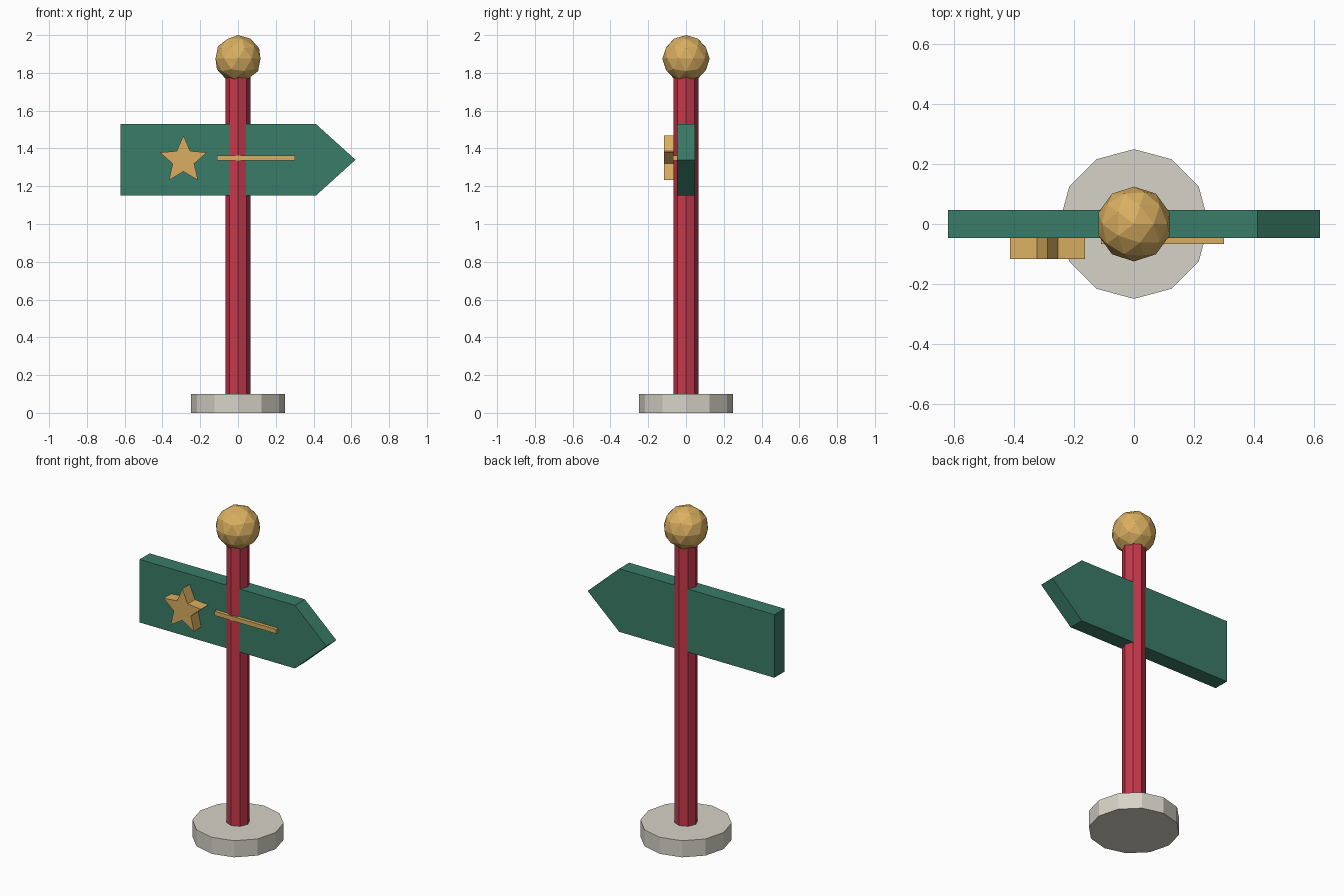
import bpy
import math

cube = bpy.data.objects.get("Cube")
if cube:
    bpy.data.objects.remove(cube, do_unlink=True)


def material(name, color):
    mat = bpy.data.materials.new(name)
    mat.use_nodes = True
    rgba = (*color, 1)
    mat.diffuse_color = rgba
    mat.node_tree.nodes["Principled BSDF"].inputs["Base Color"].default_value = rgba
    return mat


stone = material("pale_stone", (0.67, 0.65, 0.57))
red = material("post_red", (0.56, 0.04, 0.07))
green = material("board_green", (0.042, 0.20, 0.135))
gold = material("trim_gold", (0.70, 0.43, 0.12))


def finish(name, mat):
    obj = bpy.context.object
    obj.name = name
    obj.data.materials.append(mat)
    return obj


def cylinder(name, sides, radius, z0, z1, mat):
    bpy.ops.mesh.primitive_cylinder_add(
        vertices=sides, radius=radius, depth=z1 - z0, location=(0, 0, (z0 + z1) / 2))
    return finish(name, mat)


def slab(name, outline, y_front, y_back, mat):
    """Extrude a counter-clockwise (x, z) outline from front to back."""
    n = len(outline)
    verts = [(x, y, z) for y in (y_front, y_back) for x, z in outline]
    faces = [list(range(n)), list(range(2 * n - 1, n - 1, -1))]
    faces += [[i, i + n, (i + 1) % n + n, (i + 1) % n] for i in range(n)]
    mesh = bpy.data.meshes.new(name)
    mesh.from_pydata(verts, [], faces)
    mesh.materials.append(mat)
    obj = bpy.data.objects.new(name, mesh)
    bpy.context.collection.objects.link(obj)
    return obj


# Base, post and finial
cylinder("base", 12, 0.25, 0, 0.1, stone)
cylinder("post", 8, 0.065, 0.1, 1.8, red)
bpy.ops.mesh.primitive_ico_sphere_add(subdivisions=2, radius=0.125, location=(0, 0, 1.875))
finish("finial_ball", gold)

# Arrow board passing through the post
half = 0.0475
slab("arrow_board",
     [(-0.622, 1.15), (0.412, 1.15), (0.622, 1.34), (0.412, 1.53), (-0.622, 1.53)],
     -half, half, green)

# Raised star
star = []
for i in range(10):
    r = 0.06 if i % 2 else 0.131
    a = math.pi / 2 + i * math.pi / 5
    star.append((-0.289 + r * math.cos(a), 1.338 + r * math.sin(a)))
slab("star", star, -0.117, -half + 0.002, gold)

# Thin strip across the front
slab("strip", [(-0.11, 1.337), (0.301, 1.337), (0.301, 1.363), (-0.11, 1.363)],
     -0.0675, -half + 0.002, gold)
